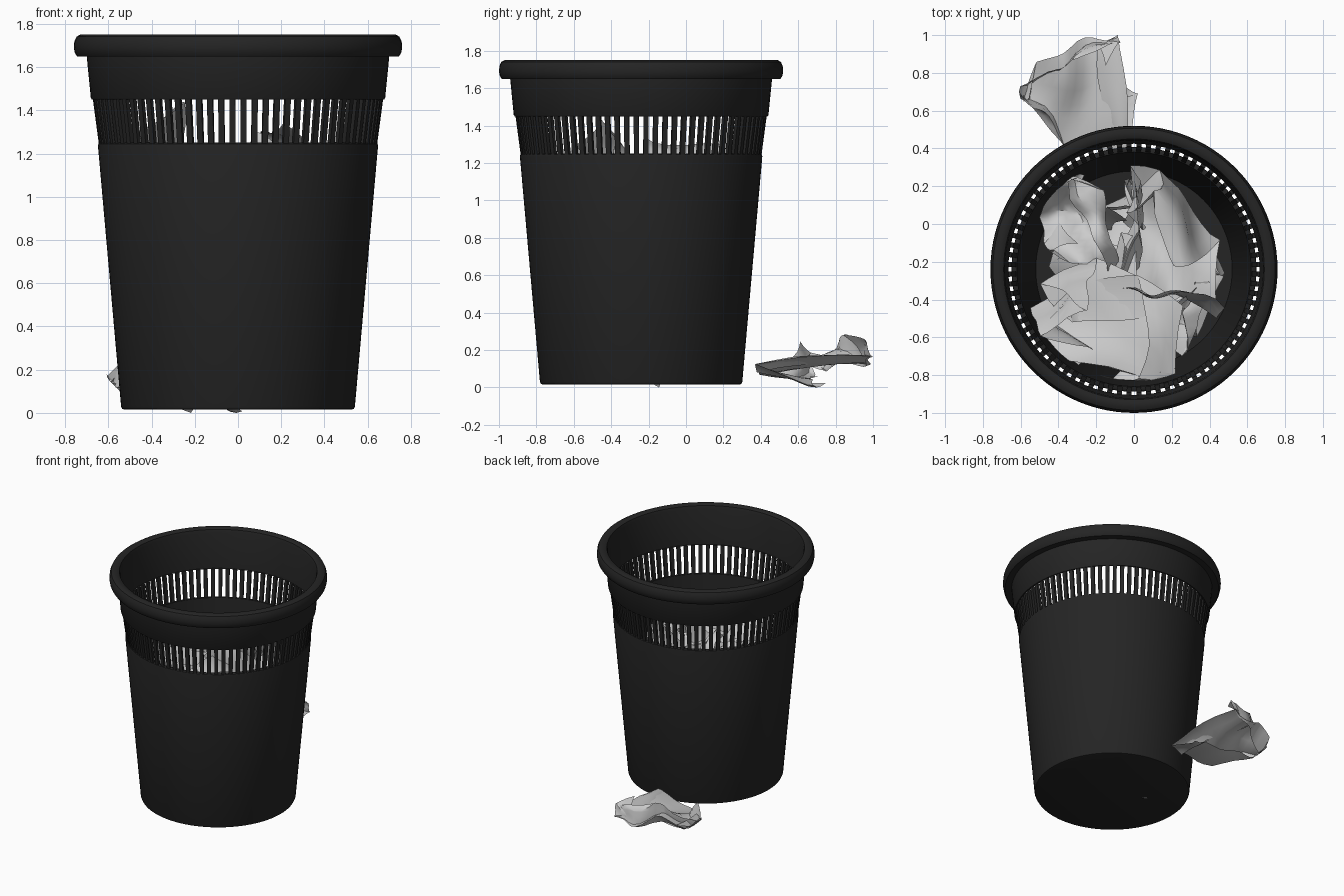
import bpy, bmesh, math, random
from mathutils import Vector, noise

if "Cube" in bpy.data.objects:
    bpy.data.objects.remove(bpy.data.objects["Cube"])

CY = -0.24      # bin axis in y
SIDES = 96
SLATS = 80

black = bpy.data.materials.new("black_plastic")
black.diffuse_color = (0.018, 0.018, 0.018, 1)
black.use_nodes = True
black.node_tree.nodes["Principled BSDF"].inputs["Base Color"].default_value = black.diffuse_color


def finish(name, bm, mat=None, angle=35):
    me = bpy.data.meshes.new(name)
    bm.to_mesh(me)
    bm.free()
    ob = bpy.data.objects.new(name, me)
    bpy.context.collection.objects.link(ob)
    if mat:
        me.materials.append(mat)
    bpy.ops.object.select_all(action='DESELECT')
    ob.select_set(True)
    bpy.context.view_layer.objects.active = ob
    bpy.ops.object.shade_smooth_by_angle(angle=math.radians(angle))
    return ob


def lathe(name, profile, closed):
    """Spin an (r, z) profile around the bin axis."""
    bm = bmesh.new()
    vs = [bm.verts.new((r, CY, z)) for r, z in profile]
    for a, b in zip(vs, vs[1:]):
        bm.edges.new((a, b))
    if closed:
        bm.edges.new((vs[-1], vs[0]))
    bmesh.ops.spin(bm, geom=bm.verts[:] + bm.edges[:], cent=(0, CY, 0),
                   axis=(0, 0, 1), angle=2 * math.pi, steps=SIDES)
    bmesh.ops.remove_doubles(bm, verts=bm.verts, dist=1e-4)
    bmesh.ops.recalc_face_normals(bm, faces=bm.faces)
    return finish(name, bm, black)


# Lower tub: outside wall, lip at the slats, inside wall, floor
lathe("bin_body", [(0, 0.015), (0.525, 0.015), (0.536, 0.019), (0.541, 0.03),
                   (0.648, 1.235), (0.646, 1.245), (0.638, 1.25), (0.62, 1.25),
                   (0.52, 0.045), (0, 0.045)], False)

# Upper band with the rolled rim
lathe("bin_rim", [(0.665, 1.45), (0.676, 1.45), (0.681, 1.457), (0.70, 1.65),
                  (0.745, 1.65), (0.755, 1.665), (0.76, 1.69), (0.757, 1.72),
                  (0.747, 1.741), (0.73, 1.75), (0.705, 1.75), (0.69, 1.742),
                  (0.683, 1.72)], True)

# Ring of upright slats
bm = bmesh.new()
for i in range(SLATS):
    a = 2 * math.pi * (i + 0.5) / SLATS
    out = Vector((math.cos(a), math.sin(a), 0))
    side = Vector((-out.y, out.x, 0)) * 0.0135
    verts = bmesh.ops.create_cube(bm, size=2)["verts"]
    for v in verts:
        top = v.co.z > 0
        r = (0.662 if top else 0.634) + 0.010 * v.co.x
        v.co = (out * r + side * v.co.y
                + Vector((0, CY, 1.455 if top else 1.245)))
finish("bin_slats", bm, black)


def paper(name, seed, lo, hi, inside=True):
    """Crumple a sheet by folding it over random planes, then fit it to a box."""
    rnd = random.Random(seed)
    bm = bmesh.new()
    bmesh.ops.create_grid(bm, x_segments=16, y_segments=16, size=0.5)
    off = Vector((seed * 3.7, seed * 1.3, 0))
    for v in bm.verts:
        v.co += noise.noise_vector(v.co * 2.2 + off) * 0.16
    for k in range(9):
        n = Vector((rnd.gauss(0, 1), rnd.gauss(0, 1), rnd.gauss(0, 0.8))).normalized()
        d = rnd.uniform(0.16, 0.30)
        bmesh.ops.bisect_plane(bm, geom=bm.verts[:] + bm.edges[:] + bm.faces[:],
                               plane_co=n * d, plane_no=n, dist=1e-4)
        for v in bm.verts:
            h = v.co.dot(n) - d
            if h > 0:
                v.co -= n * h * 1.7
    for v in bm.verts:
        v.co += noise.noise_vector(v.co * 4 + off) * 0.05
    mn = [min(v.co[i] for v in bm.verts) for i in range(3)]
    mx = [max(v.co[i] for v in bm.verts) for i in range(3)]
    for v in bm.verts:
        for i in range(3):
            t = (v.co[i] - mn[i]) / (mx[i] - mn[i])
            v.co[i] = lo[i] + t * (hi[i] - lo[i])
        if inside:      # keep the sheet within the tub wall
            rmax = 0.50 + 0.083 * v.co.z
            r = math.hypot(v.co.x, v.co.y - CY)
            if r > rmax:
                v.co.x *= rmax / r
                v.co.y = CY + (v.co.y - CY) * rmax / r
    finish(name, bm, None, 40)


# Ball that missed the bin
paper("paper_on_floor", 3, (-0.61, 0.37, 0.0), (0.02, 1.0, 0.285), False)

# Balls filling the bin, bottom to top
paper("paper_bottom_left", 5, (-0.45, -0.55, 0.0), (0.10, 0.10, 0.42))
paper("paper_bottom_right", 8, (-0.05, -0.60, 0.03), (0.48, 0.12, 0.45))
paper("paper_middle_front", 11, (-0.48, -0.75, 0.38), (0.30, -0.20, 0.85))
paper("paper_middle_back", 14, (-0.30, -0.30, 0.40), (0.42, 0.24, 0.85))
paper("paper_left", 17, (-0.50, -0.25, 0.75), (-0.08, 0.27, 1.22))
paper("paper_right", 21, (-0.13, -0.50, 0.80), (0.48, 0.31, 1.34))
paper("paper_front", 24, (-0.55, -0.86, 0.85), (0.26, -0.18, 1.44))
paper("paper_front_right", 27, (0.02, -0.70, 0.75), (0.40, -0.30, 1.15))
